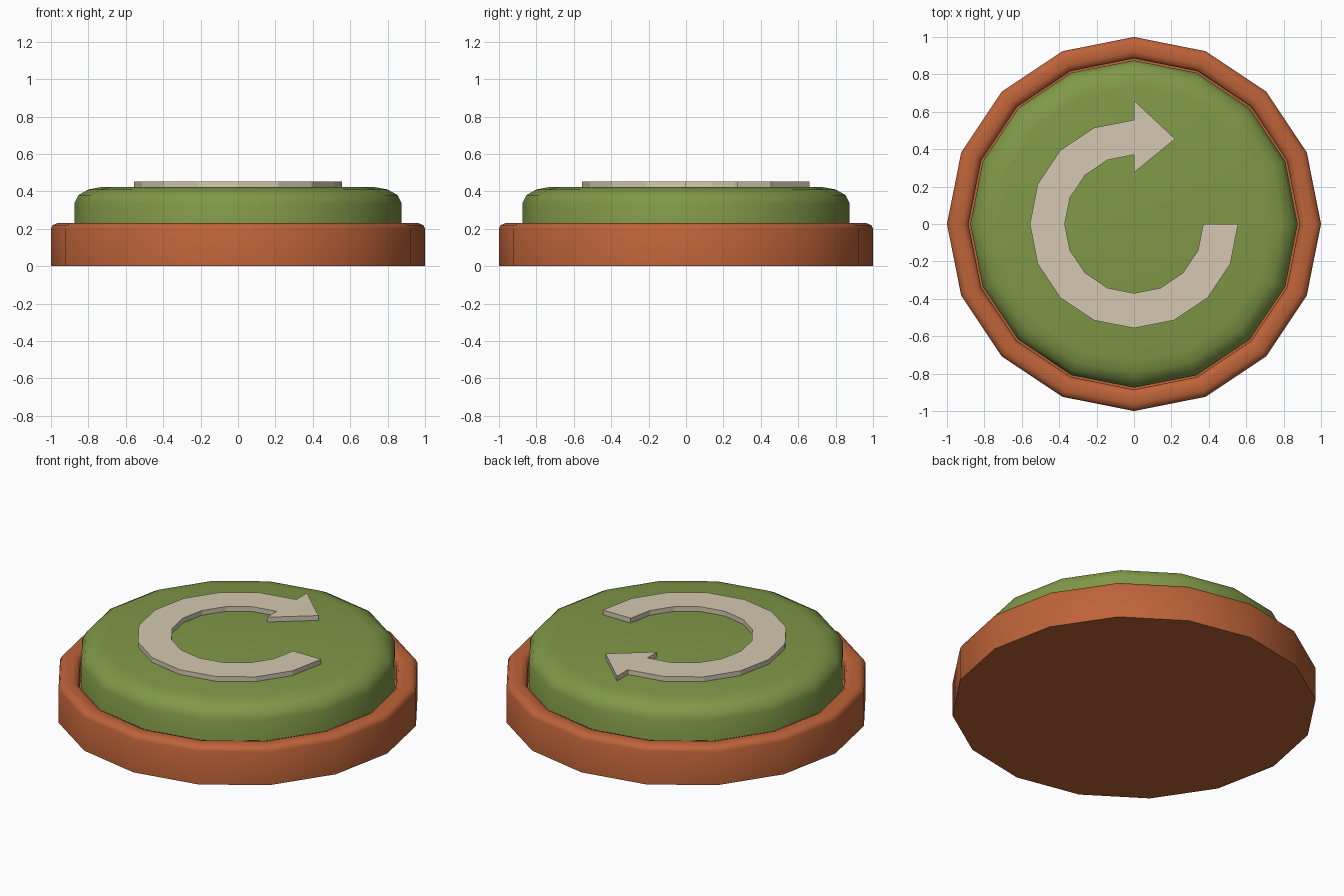
import bpy, bmesh, math

if "Cube" in bpy.data.objects:
    bpy.data.objects.remove(bpy.data.objects["Cube"])

N = 16


def material(name, rgb):
    m = bpy.data.materials.new(name)
    m.diffuse_color = (*rgb, 1)
    m.use_nodes = True
    m.node_tree.nodes["Principled BSDF"].inputs["Base Color"].default_value = m.diffuse_color
    return m


def finish(name, bm, mat, angle):
    bmesh.ops.recalc_face_normals(bm, faces=bm.faces)
    me = bpy.data.meshes.new(name)
    bm.to_mesh(me)
    bm.free()
    me.materials.append(mat)
    ob = bpy.data.objects.new(name, me)
    bpy.context.collection.objects.link(ob)
    bpy.ops.object.select_all(action='DESELECT')
    ob.select_set(True)
    bpy.context.view_layer.objects.active = ob
    if angle:
        bpy.ops.object.shade_smooth_by_angle(angle=math.radians(angle))
    return ob


def lathe(name, profile, mat, angle):
    """Stack of 16-sided rings, capped at both ends."""
    bm = bmesh.new()
    rings = [[bm.verts.new((r * math.cos(2 * math.pi * i / N),
                            r * math.sin(2 * math.pi * i / N), z))
              for i in range(N)] for r, z in profile]
    for a, b in zip(rings, rings[1:]):
        for i in range(N):
            j = (i + 1) % N
            bm.faces.new((a[i], a[j], b[j], b[i]))
    bm.faces.new(rings[0])
    bm.faces.new(rings[-1])
    return finish(name, bm, mat, angle)


orange = material("burnt orange", (0.515, 0.125, 0.040))
green = material("leaf green", (0.216, 0.314, 0.063))
beige = material("beige", (0.66, 0.58, 0.44))

# Base with a bevelled rim and a recess for the button
lathe("base", [(1.0, 0), (1.0, 0.2), (0.99, 0.22), (0.965, 0.23),
               (0.92, 0.23), (0.895, 0.22), (0.885, 0.2), (0.885, 0.1)],
      orange, 50)

# Domed button cap
lathe("button", [(0.875, 0.1), (0.875, 0.335), (0.853, 0.38),
                 (0.80, 0.41), (0.73, 0.423)], green, 50)

# Circular arrow: three quarter ring plus a triangular head
bm = bmesh.new()
Z0, Z1 = 0.415, 0.452
R_IN, R_OUT = 0.37, 0.557
angles = [-2 * math.pi * i / N for i in range(13)]


def pt(r, a):
    return bm.verts.new((r * math.cos(a), r * math.sin(a), Z0))


outer = [pt(R_OUT, a) for a in angles]
inner = [pt(R_IN, a) for a in angles]
faces = [bm.faces.new((outer[i], outer[i + 1], inner[i + 1], inner[i]))
         for i in range(12)]
head = [bm.verts.new((x, y, Z0)) for x, y in ((0, 0.66), (0.22, 0.455), (0, 0.275))]
faces.append(bm.faces.new((head[0], head[1], head[2], inner[-1], outer[-1])))
ext = bmesh.ops.extrude_face_region(bm, geom=faces, use_keep_orig=True)
for v in ext["geom"]:
    if isinstance(v, bmesh.types.BMVert):
        v.co.z = Z1
finish("arrow", bm, beige, 0)
